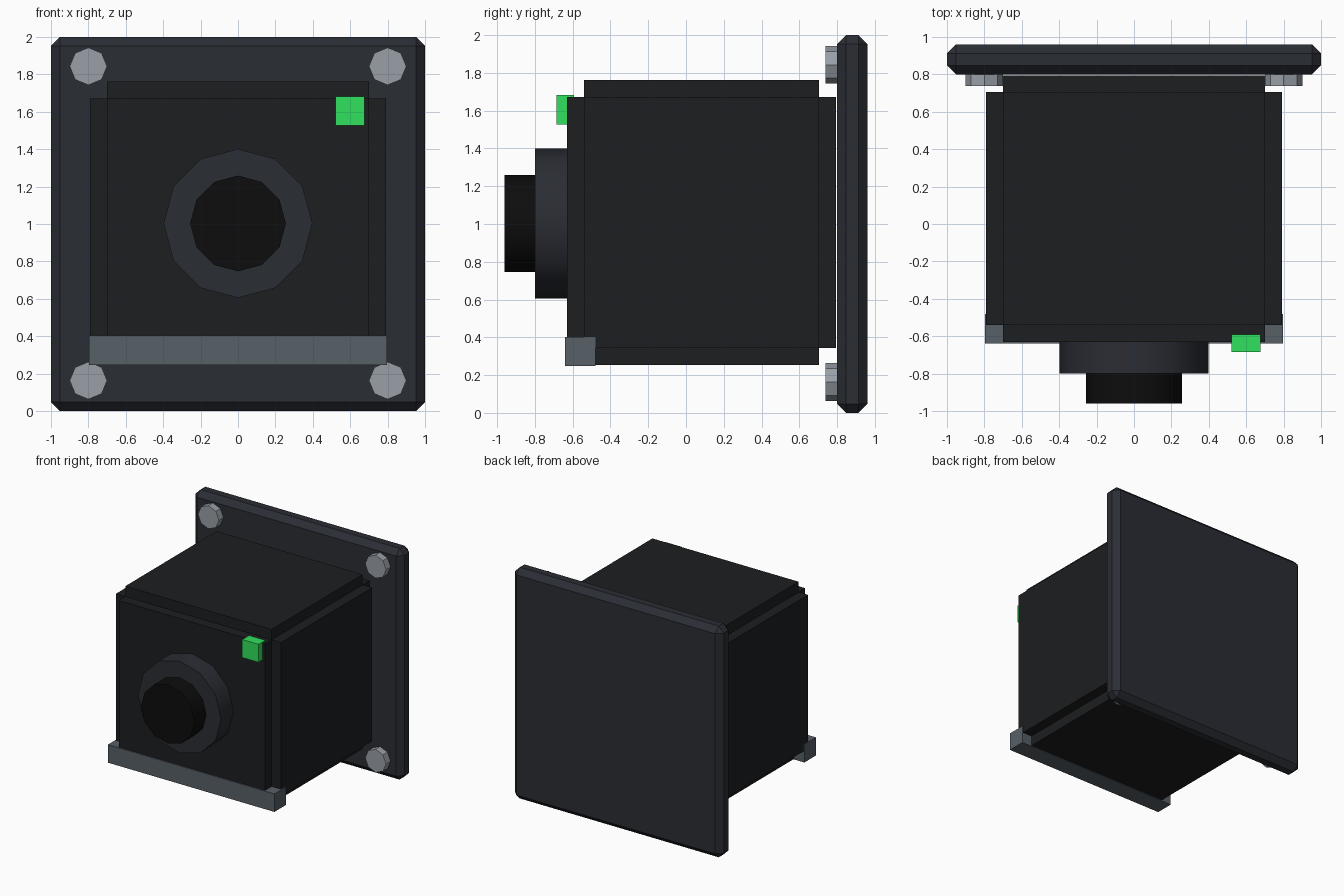
import bpy, bmesh
from math import radians, pi
from mathutils import Matrix

if "Cube" in bpy.data.objects:
    bpy.data.objects.remove(bpy.data.objects["Cube"])


def material(name, rgb):
    m = bpy.data.materials.new(name)
    m.diffuse_color = (*rgb, 1)
    m.use_nodes = True
    m.node_tree.nodes["Principled BSDF"].inputs["Base Color"].default_value = m.diffuse_color
    return m


FRAME = material("frame_paint", (0.023, 0.026, 0.034))
BODY = material("body_paint", (0.012, 0.013, 0.015))
STEEL = material("steel", (0.095, 0.115, 0.135))
BOLT = material("bolt_metal", (0.32, 0.35, 0.39))
GLASS = material("dark_glass", (0.004, 0.004, 0.004))
GREEN = material("green_light", (0.03, 0.75, 0.11))


def finish(bm, name, mat):
    me = bpy.data.meshes.new(name)
    bm.to_mesh(me)
    bm.free()
    me.materials.append(mat)
    ob = bpy.data.objects.new(name, me)
    bpy.context.collection.objects.link(ob)
    return ob


def box(name, x, y, z, mat, bevel=0, panel=0):
    """Box from (min, max) ranges; panel raises each face separately."""
    bm = bmesh.new()
    ranges = (x, y, z)
    size = [b - a for a, b in ranges]
    mid = [(a + b) / 2 for a, b in ranges]
    bmesh.ops.create_cube(bm, size=1, matrix=Matrix.Translation(mid) @ Matrix.Diagonal((*size, 1)))
    if bevel:
        bmesh.ops.bevel(bm, geom=bm.edges[:], offset=bevel, segments=1, affect='EDGES')
    if panel:
        bm.normal_update()
        new = bmesh.ops.extrude_discrete_faces(bm, faces=bm.faces[:])["faces"]
        for f in new:
            f.normal_update()
            bmesh.ops.translate(bm, verts=f.verts[:], vec=f.normal * panel)
    return finish(bm, name, mat)


def disc(name, x, z, r, y0, y1, sides, mat, smooth=False):
    """Cylinder along y between y0 and y1, with a vertex on the x axis."""
    bm = bmesh.new()
    bmesh.ops.create_cone(bm, cap_ends=True, segments=sides, radius1=r, radius2=r, depth=y1 - y0,
                          matrix=Matrix.Translation((x, (y0 + y1) / 2, z)) @ Matrix.Rotation(pi / 2, 4, 'X'))
    ob = finish(bm, name, mat)
    if smooth:
        bpy.ops.object.select_all(action='DESELECT')
        ob.select_set(True)
        bpy.context.view_layer.objects.active = ob
        bpy.ops.object.shade_smooth_by_angle(angle=radians(40))
    return ob


# Wall plate with chamfered edges
box("mounting_plate", (-1, 1), (0.80, 0.96), (0, 2), FRAME, bevel=0.048)

# Housing: core cube with a raised panel on each side
box("housing", (-0.7, 0.7), (-0.54, 0.705), (0.343, 1.672), BODY, panel=0.09)

# Front lip, collar, lens and status light
box("front_lip", (-0.797, 0.797), (-0.64, -0.48), (0.247, 0.403), STEEL)
disc("lens_collar", 0, 1.003, 0.398, -0.80, -0.60, 12, FRAME, smooth=True)
disc("lens", 0, 1.003, 0.256, -0.96, -0.78, 12, GLASS, smooth=True)
box("status_light", (0.52, 0.676), (-0.685, -0.592), (1.526, 1.682), GREEN)

# Bolts at the plate corners
for i, (x, z) in enumerate((sx, sz) for sx in (-0.8, 0.8) for sz in (0.163, 1.843)):
    disc(f"plate_bolt_{i + 1}", x, z, 0.1, 0.738, 0.82, 8, BOLT)
